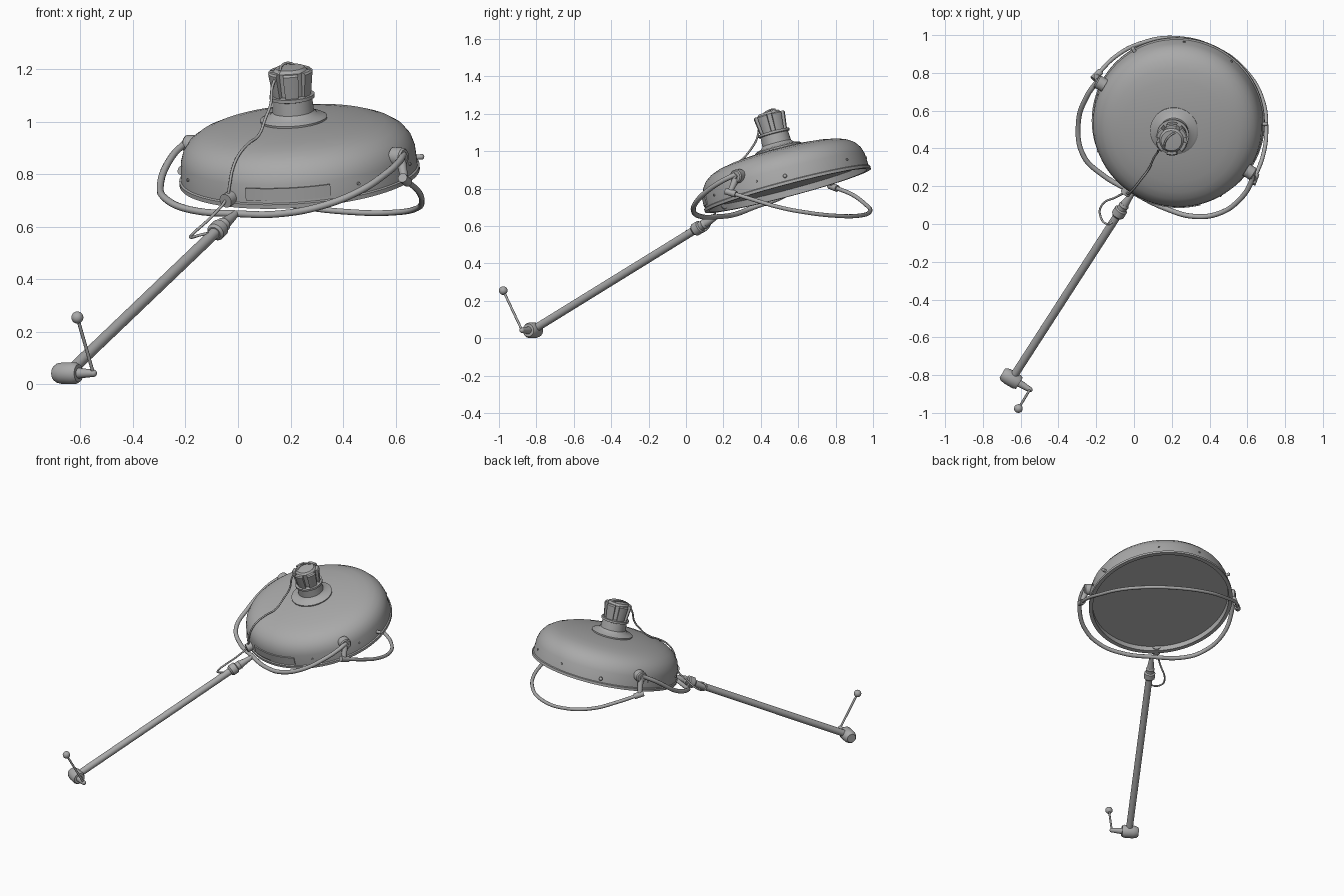
import bpy, bmesh, math
from mathutils import Vector

cube = bpy.data.objects.get("Cube")
if cube:
    bpy.data.objects.remove(cube, do_unlink=True)

GREY = (0.4, 0.4, 0.4, 1)
metal = bpy.data.materials.new("grey_metal")
metal.use_nodes = True
metal.diffuse_color = GREY
metal.node_tree.nodes["Principled BSDF"].inputs["Base Color"].default_value = GREY

UP = Vector((0, 0, 1))


def finish(name, bm, loc=(0, 0, 0), axis=UP, angle=35):
    """Turn a bmesh into a placed object whose local z follows axis."""
    bmesh.ops.recalc_face_normals(bm, faces=bm.faces)
    me = bpy.data.meshes.new(name)
    bm.to_mesh(me)
    bm.free()
    me.materials.append(metal)
    me.shade_smooth()
    me.set_sharp_from_angle(angle=math.radians(angle))
    ob = bpy.data.objects.new(name, me)
    bpy.context.collection.objects.link(ob)
    ob.location = loc
    ob.rotation_mode = 'QUATERNION'
    ob.rotation_quaternion = UP.rotation_difference(Vector(axis).normalized())
    return ob


def lathe(name, profile, loc=(0, 0, 0), axis=UP, seg=32, start=0, sweep=360, closed=False):
    """Spin (radius, height) points around the axis."""
    bm = bmesh.new()
    a = math.radians(start)
    vs = [bm.verts.new((r * math.cos(a), r * math.sin(a), h)) for r, h in profile]
    es = [bm.edges.new(p) for p in zip(vs, vs[1:])]
    if closed:
        es.append(bm.edges.new((vs[-1], vs[0])))
    bmesh.ops.spin(bm, geom=vs + es, axis=UP, cent=(0, 0, 0),
                   angle=math.radians(sweep), steps=seg)
    bmesh.ops.remove_doubles(bm, verts=bm.verts, dist=0.0005)
    bmesh.ops.holes_fill(bm, edges=[e for e in bm.edges if e.is_boundary])
    return finish(name, bm, loc, axis)


def rod(name, a, b, r1, r2=None, seg=20):
    """Capped straight rod or cone between two points."""
    a, b = Vector(a), Vector(b)
    r2 = r1 if r2 is None else r2
    return lathe(name, [(0, 0), (r1, 0), (r2, (b - a).length), (0, (b - a).length)],
                 a, b - a, seg)


def ball(name, loc, r):
    bm = bmesh.new()
    bmesh.ops.create_uvsphere(bm, u_segments=24, v_segments=14, radius=r)
    return finish(name, bm, loc)


def tube(name, pts, r):
    """Round tube along a smooth path."""
    cu = bpy.data.curves.new(name, 'CURVE')
    cu.dimensions = '3D'
    cu.bevel_depth, cu.bevel_resolution, cu.resolution_u = r, 3, 8
    cu.use_fill_caps = True
    sp = cu.splines.new('BEZIER')
    sp.bezier_points.add(len(pts) - 1)
    for bp, p in zip(sp.bezier_points, pts):
        bp.co = p
        bp.handle_left_type = bp.handle_right_type = 'AUTO'
    cu.materials.append(metal)
    ob = bpy.data.objects.new(name, cu)
    bpy.context.collection.objects.link(ob)
    return ob


# Tilted frame of the lamp head
HEAD = Vector((0.235, 0.545, 0.79))
MOTOR = HEAD + Vector((-0.006, 0.006, 0))
TILT = Vector((-0.072, -0.254, 0.964)).normalized()
TURN = UP.rotation_difference(TILT)


def on_head(angle, r, h, base=HEAD):
    a = math.radians(angle)
    return base + TURN @ Vector((r * math.cos(a), r * math.sin(a), h))


# Shade with turned-in rim, and the recessed lens below it
lathe("shade", [(0, .228), (.115, .226), (.2, .219), (.28, .209), (.34, .196), (.38, .18),
                (.413, .157), (.436, .125), (.447, .09), (.452, .02), (.459, .016),
                (.459, 0), (.435, 0), (.432, .04)], HEAD, TILT, 96)
lathe("lens", [(.434, .035), (.2, .037), (.16, .042), (0, .047)], HEAD, TILT, 96)
lathe("side_plate", [(.448, .03), (.4565, .03), (.455, .078), (.447, .078)],
      HEAD, TILT, 16, -117, 42, True)

# Motor collar and housing
lathe("collar", [(.126, .215), (.128, .234), (.116, .241), (.092, .247), (.079, .261),
                 (.076, .31), (.086, .313), (.086, .326), (.06, .328), (0, .328)],
      MOTOR, TILT, 48)
lathe("motor_core", [(.06, .325), (.066, .42), (.055, .433), (0, .436)], MOTOR, TILT, 32)
LOBES = 6
for i in range(LOBES):
    half = 120 / LOBES
    lathe("motor_lobe", [(.04, .325), (.074, .325), (.086, .415), (.08, .422), (.04, .422)],
          MOTOR, TILT, 5, 30 + i * 360 / LOBES - half, 2 * half, True)
tube("motor_wire", [on_head(60, .05, .425, MOTOR), on_head(90, .035, .441, MOTOR),
                    on_head(180, .03, .443, MOTOR), on_head(225, .055, .43, MOTOR)], .005)

# Rim latches and small screws
for a in (0, 120):
    rod("rim_latch", on_head(a, .44, .045), on_head(a, .466, .045), .01)
    ball("latch_knob", on_head(a, .468, .045), .011)
for a in (-60, -20, 50, 85, 160, 200):
    rod("rim_screw", on_head(a, .44, .06), on_head(a, .455, .06), .006, seg=10)
rod("cable_gland", on_head(-126, .43, .035), on_head(-126, .485, .03), .027)

# Yoke carrying the head, and the grab handle behind it
yoke_path = [(-.195, .755, .925), (-.25, .675, .87), (-.295, .53, .765), (-.267, .36, .70),
             (-.18, .27, .665), (0, .165, .65), (.16, .085, .65), (.32, .04, .68),
             (.46, .06, .735), (.56, .13, .80), (.615, .21, .85), (.63, .265, .875)]
handle_path = [(.635, .235, .78), (.685, .37, .738), (.70, .5, .70), (.68, .66, .67),
               (.60, .80, .655), (.45, .92, .655), (.22, .985, .68), (.03, .955, .72),
               (-.1, .885, .77), (-.2, .785, .81)]
tube("yoke", yoke_path, .0135)
tube("handle", handle_path, .011)

# Pivots and handle clamps on both sides, facing away from the head's axis
for yoke_end, grip, nxt in ((yoke_path[-1], handle_path[0], handle_path[1]),
                            (yoke_path[0], handle_path[-1], handle_path[-2])):
    p, g = Vector(yoke_end) - UP * .01, Vector(grip)
    out = p - HEAD
    out = (out - TILT * out.dot(TILT)).normalized()
    lathe("pivot", [(0, -.045), (.036, -.045), (.036, -.002), (.03, .005), (.014, .005),
                    (.012, .012), (0, .012)], p, out, 28)
    rod("clamp_strap", p - out * .014, g, .02, .014)
    d = (Vector(nxt) - g).normalized()
    rod("handle_clamp", g - d * .025, g + d * .035, .018)

# Arm with its upper joint
LOW = Vector((-.64, -.81, .05))
KNEE = Vector((-.075, .065, .59))
along = (KNEE - LOW).normalized()
rod("arm", LOW, KNEE, .0215, seg=28)
lathe("arm_joint", [(0, -.032), (.026, -.032), (.035, -.022), (.035, .014), (.026, .02),
                    (.025, .036), (.028, .042), (.023, .055), (0, .055)],
      KNEE, along, 32)
rod("arm_neck", KNEE + along * .05, (-.005, .168, .652), .023, .012)

# Barrel pivot and crank at the foot of the arm
BARREL = Vector((-.65, -.818, .0425))
CRANK = Vector((.86, -.51, 0)).normalized()
lathe("foot_barrel", [(0, -.055), (.028, -.055), (.037, -.043), (.0415, -.02), (.0415, .035),
                      (.034, .05), (0, .05)], BARREL, CRANK, 32)
stub = BARREL + CRANK * .115
rod("crank_stub", BARREL + CRANK * .03, stub, .022, .014)
ball("crank_end", stub, .014)
rod("crank_rod", stub, (-.612, -.977, .255), .0065, seg=12)
ball("crank_ball", (-.612, -.977, .255), .023)

# Power cable draped from the motor over the shade to the arm
tube("cable", [on_head(225, .055, .43, MOTOR), on_head(222, .094, .385, MOTOR),
               (.125, .38, 1.07), (.105, .35, 1.015),
               on_head(-125, .25, .228), on_head(-125, .32, .214), on_head(-125, .39, .186),
               on_head(-125, .437, .14), on_head(-125, .461, .09), on_head(-126, .475, .04),
               (-.10, .14, .64), (-.17, .10, .575), (-.18, .05, .56),
               (-.14, 0, .57), (-.09, .04, .58)], .0055)
